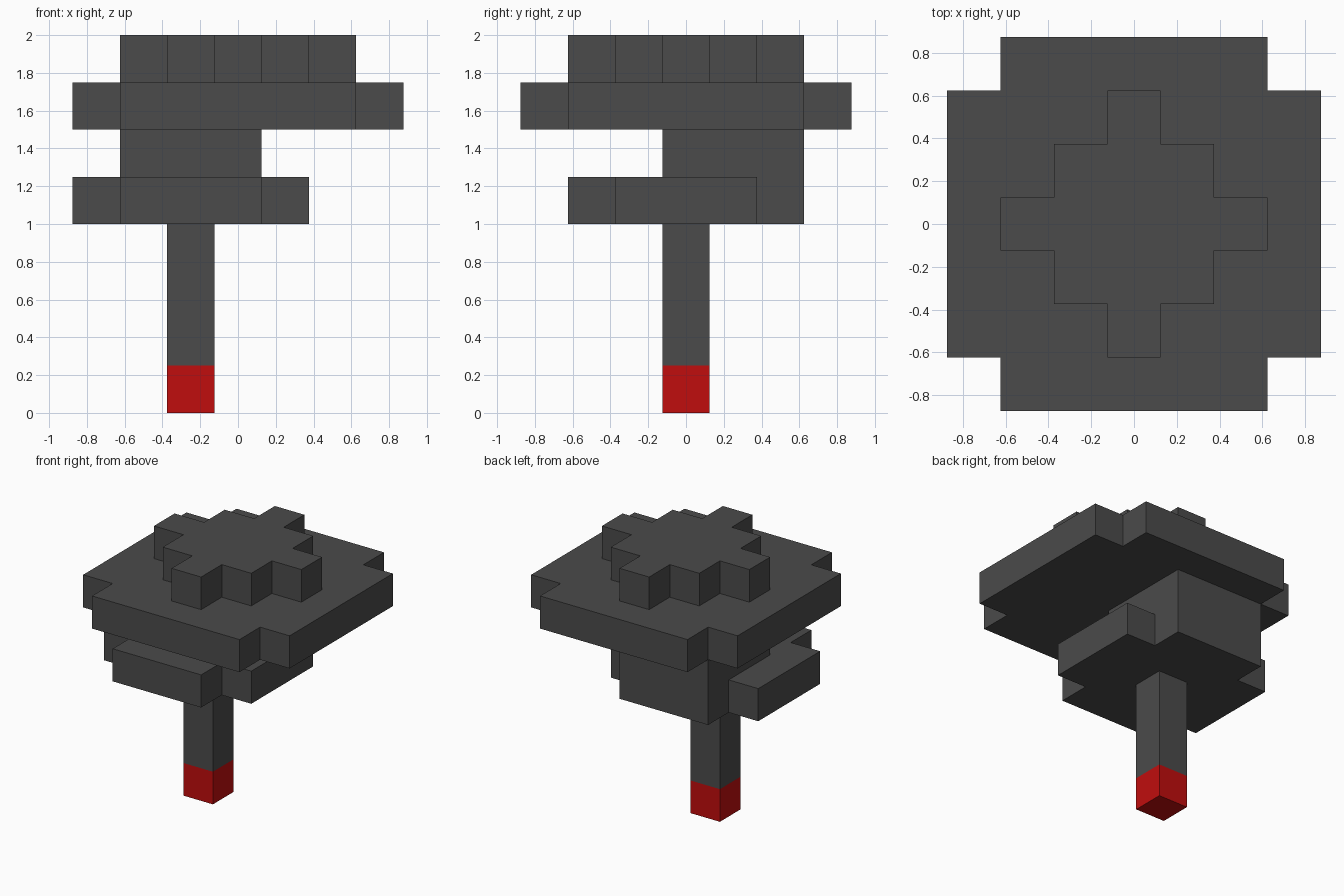
import bpy
import bmesh
import math
from mathutils import Vector

cube = bpy.data.objects.get("Cube")
if cube:
    bpy.data.objects.remove(cube, do_unlink=True)

U = 0.25  # edge length of one block


def material(name, rgb):
    mat = bpy.data.materials.new(name)
    mat.use_nodes = True
    colour = (*rgb, 1.0)
    mat.diffuse_color = colour
    mat.node_tree.nodes["Principled BSDF"].inputs["Base Color"].default_value = colour
    return mat


def block_part(name, boxes, mat):
    """Join boxes ((x0, x1), (y0, y1), (z0, z1)), in blocks, into one clean shell."""
    cells = {(x, y, z) for bx, by, bz in boxes
             for x in range(*bx) for y in range(*by) for z in range(*bz)}
    bm = bmesh.new()
    verts = {}

    def corner(p):
        # Blocks are centred on whole numbers in x and y, and stand on z = 0
        if p not in verts:
            verts[p] = bm.verts.new(Vector((p[0] - 0.5, p[1] - 0.5, p[2])) * U)
        return verts[p]

    # Keep only the faces that have no neighbouring block
    for cell in cells:
        for axis in range(3):
            for side in (0, 1):
                near = list(cell)
                near[axis] += 2 * side - 1
                if tuple(near) in cells:
                    continue
                a, b = (axis + 1) % 3, (axis + 2) % 3
                loop = []
                for da, db in ((0, 0), (1, 0), (1, 1), (0, 1)):
                    p = list(cell)
                    p[axis] += side
                    p[a] += da
                    p[b] += db
                    loop.append(corner(tuple(p)))
                bm.faces.new(loop if side else loop[::-1])
    # Merge flat areas into single faces
    bmesh.ops.dissolve_limit(bm, angle_limit=math.radians(1),
                             verts=bm.verts[:], edges=bm.edges[:])
    mesh = bpy.data.meshes.new(name)
    bm.to_mesh(mesh)
    bm.free()
    mesh.materials.append(mat)
    obj = bpy.data.objects.new(name, mesh)
    bpy.context.collection.objects.link(obj)
    return obj


def span(r):
    return (-r, r + 1)


def stepped_disc(radii, z):
    """Boxes of a stepped round slab, from pairs of half widths."""
    return [(span(rx), span(ry), z) for rx, ry in radii]


charcoal = material("charcoal", (0.07, 0.07, 0.07))
red = material("red", (0.53, 0.004, 0.004))

# Off-centre stem with a red foot
block_part("stem_foot", [((-1, 0), (0, 1), (0, 1))], red)
block_part("stem", [((-1, 0), (0, 1), (1, 4))], charcoal)

# Lower clump: a cross-shaped slab with a taller block at the back
block_part("lower_clump", [
    ((-3, 2), (-1, 2), (4, 5)),
    ((-2, 1), (-2, 3), (4, 5)),
    ((-2, 1), (0, 3), (5, 6)),
], charcoal)

# Wide slab with notched corners, and the stepped crown on it
block_part("wide_slab", stepped_disc([(3, 2), (2, 3)], (6, 7)), charcoal)
block_part("crown", stepped_disc([(2, 0), (1, 1), (0, 2)], (7, 8)), charcoal)
